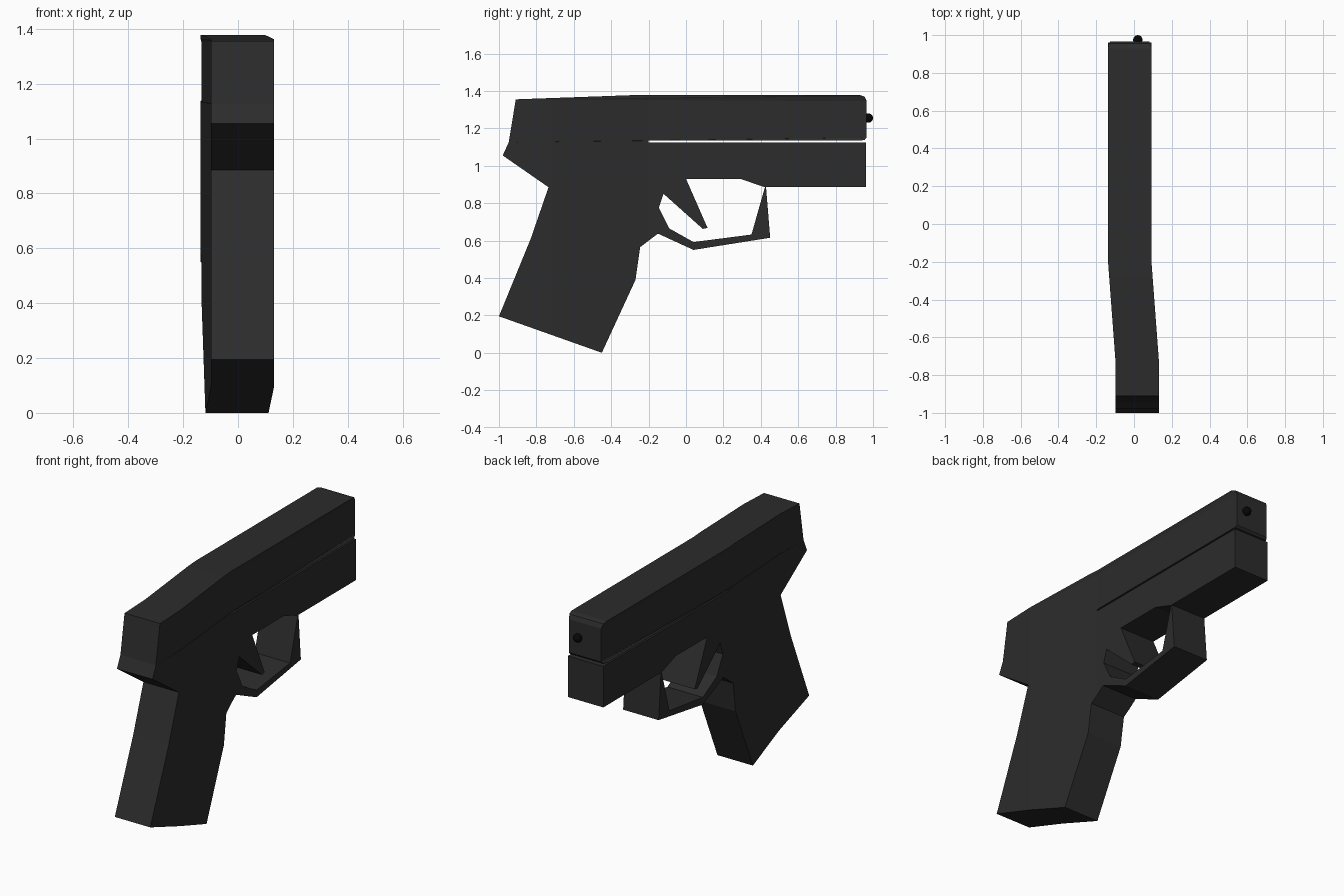
import bpy, bmesh

if "Cube" in bpy.data.objects:
    bpy.data.objects.remove(bpy.data.objects["Cube"])

HALF = 0.115                       # half thickness of the whole body
BEND_START, BEND_END = -0.20, -0.72  # rear part swings sideways between these y values


def material(name, value):
    m = bpy.data.materials.new(name)
    m.diffuse_color = (value, value, value, 1)
    m.use_nodes = True
    m.node_tree.nodes["Principled BSDF"].inputs["Base Color"].default_value = m.diffuse_color
    return m


def profile_mesh(name, loops, half):
    """Extrude closed (y, z) loops along x; inner loops become holes."""
    curve = bpy.data.curves.new(name + "_profile", 'CURVE')
    curve.dimensions = '2D'
    curve.fill_mode = 'BOTH'
    curve.extrude = half
    for pts in loops:
        s = curve.splines.new('POLY')
        s.points.add(len(pts) - 1)
        for p, (y, z) in zip(s.points, pts):
            p.co = (y, z, 0, 1)
        s.use_cyclic_u = True
    tmp = bpy.data.objects.new(name + "_profile", curve)
    bpy.context.collection.objects.link(tmp)
    dg = bpy.context.evaluated_depsgraph_get()
    mesh = bpy.data.meshes.new_from_object(tmp.evaluated_get(dg))
    mesh.name = name
    bpy.data.objects.remove(tmp)
    bpy.data.curves.remove(curve)
    bm = bmesh.new()
    bm.from_mesh(mesh)
    for v in bm.verts:
        v.co = (v.co.z, v.co.x, v.co.y)
    bmesh.ops.remove_doubles(bm, verts=bm.verts, dist=1e-4)
    return mesh, bm


# Outline: slide, slot, frame, trigger guard and grip
outline = [
    (-0.91, 1.355), (-0.27, 1.378), (0.93, 1.378), (0.955, 1.37), (0.966, 1.345),
    (0.966, 1.15), (0.955, 1.138), (0.93, 1.134), (-0.20, 1.134),
    (-0.20, 1.125), (0.962, 1.125), (0.962, 0.885), (0.428, 0.885),
    (0.45, 0.615), (0.04, 0.55), (-0.15, 0.637), (-0.245, 0.565), (-0.27, 0.39),
    (-0.45, 0.0), (-1.0, 0.195), (-0.83, 0.61), (-0.735, 0.885),
    (-0.98, 1.055), (-0.948, 1.125)]
# Guard opening, with the trigger left standing in it
opening = [
    (0.0, 0.93), (0.115, 0.668), (0.09, 0.662), (-0.12, 0.85), (-0.145, 0.775),
    (-0.09, 0.665), (0.04, 0.592), (0.35, 0.632), (0.422, 0.885), (0.29, 0.93)]

mesh, bm = profile_mesh("pistol_body", [outline, opening], HALF)

# Softened rim around the slide's front face
for v in bm.verts:
    if v.co.y > 0.95 and v.co.z > 1.13:
        v.co.x *= 0.9 if v.co.y > 0.96 else 0.96

# Cut loops, then swing the rear and grip slightly to +x
for y in (BEND_START, BEND_END):
    bmesh.ops.bisect_plane(bm, geom=bm.verts[:] + bm.edges[:] + bm.faces[:],
                           dist=1e-5, plane_co=(0, y, 0), plane_no=(0, 1, 0))
for v in bm.verts:
    t = min(1, max(0, (BEND_START - v.co.y) / (BEND_START - BEND_END)))
    v.co.x += -0.0225 + 0.039 * t
bmesh.ops.recalc_face_normals(bm, faces=bm.faces)
bm.to_mesh(mesh)
bm.free()
for p in mesh.polygons:
    p.use_smooth = False
body = bpy.data.objects.new("pistol_body", mesh)
bpy.context.collection.objects.link(body)
mesh.materials.clear()
mesh.materials.append(material("dark_grey", 0.025))

# Small black bead on the muzzle face
bpy.ops.mesh.primitive_uv_sphere_add(segments=16, ring_count=8, radius=0.025,
                                     location=(0.02, 0.975, 1.255))
bead = bpy.context.object
bead.name = "muzzle_bead"
bead.data.materials.append(material("black", 0.002))
bpy.ops.object.shade_smooth_by_angle()
